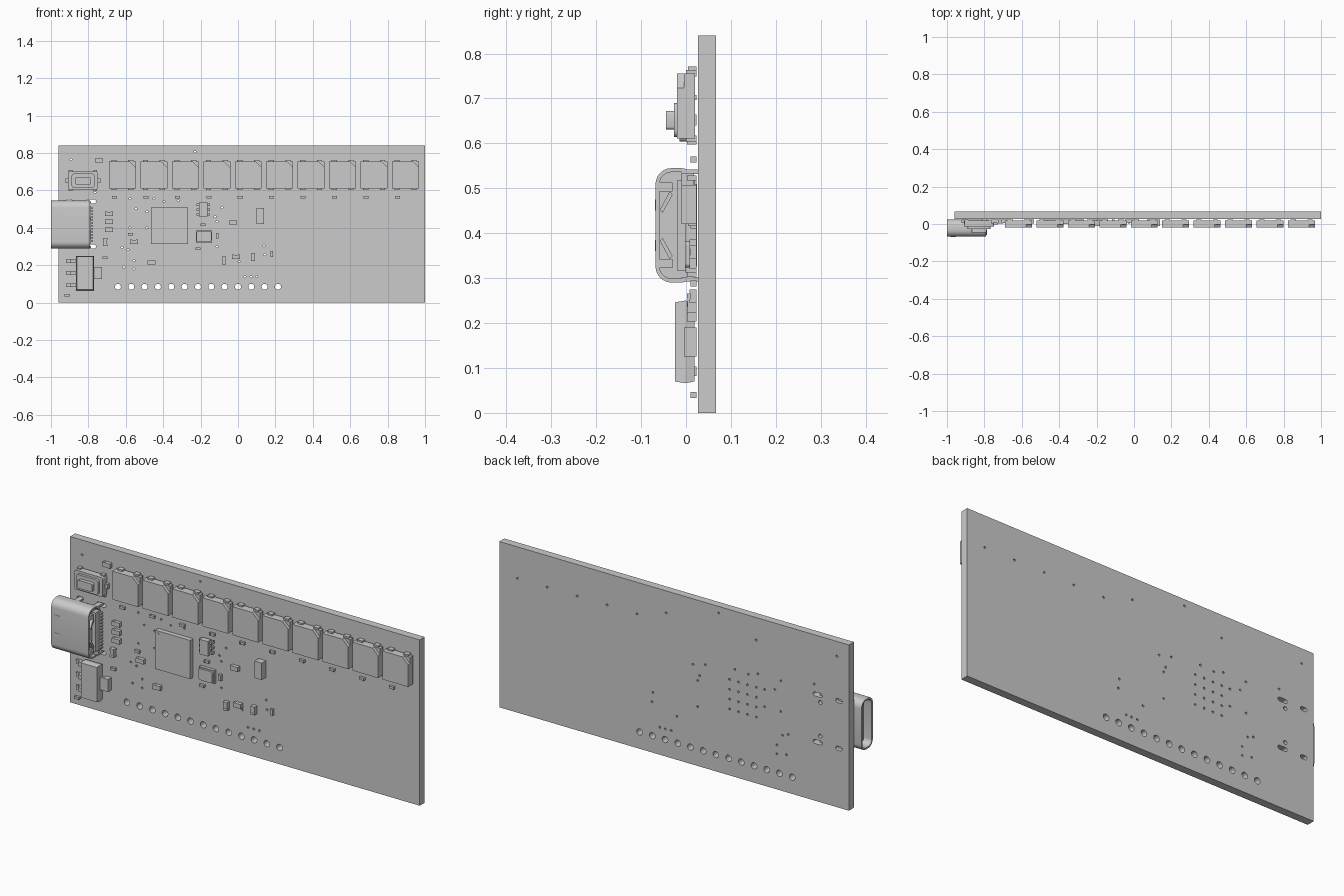
import bpy, bmesh, math

if "Cube" in bpy.data.objects:
    bpy.data.objects.remove(bpy.data.objects["Cube"])

grey = bpy.data.materials.new("plain grey")
grey.diffuse_color = (0.6, 0.6, 0.6, 1)
grey.use_nodes = True
grey.node_tree.nodes["Principled BSDF"].inputs["Base Color"].default_value = grey.diffuse_color

FACE = 0.027   # front surface of the board
SEAT = 0.023   # underside of mounted components


def finish(name, bm, smooth=False):
    bmesh.ops.recalc_face_normals(bm, faces=bm.faces)
    me = bpy.data.meshes.new(name)
    bm.to_mesh(me)
    bm.free()
    me.materials.append(grey)
    ob = bpy.data.objects.new(name, me)
    bpy.context.collection.objects.link(ob)
    if smooth:
        bpy.context.view_layer.objects.active = ob
        ob.select_set(True)
        bpy.ops.object.shade_smooth_by_angle(angle=math.radians(35))
        ob.select_set(False)
    return ob


def loft(bm, rings, cap=True):
    vs = [[bm.verts.new(p) for p in r] for r in rings]
    n = len(vs[0])
    for a, b in zip(vs, vs[1:]):
        for i in range(n):
            j = (i + 1) % n
            bm.faces.new((a[i], a[j], b[j], b[i]))
    if cap:
        bm.faces.new(vs[0])
        bm.faces.new(vs[-1])


def prism(bm, pts, y0, y1):
    # (x, z) outline extruded in depth
    loft(bm, [[(x, y, z) for x, z in pts] for y in (y0, y1)])


def box(bm, cx, cz, w, h, y0, y1=SEAT):
    w, h = w / 2, h / 2
    prism(bm, [(cx - w, cz - h), (cx + w, cz - h), (cx + w, cz + h), (cx - w, cz + h)], y0, y1)


def rounded(a0, a1, b0, b1, r, seg=6):
    pts = []
    corners = [(a1 - r, b1 - r), (a0 + r, b1 - r), (a0 + r, b0 + r), (a1 - r, b0 + r)]
    for k, (a, b) in enumerate(corners):
        for i in range(seg + 1):
            t = math.pi / 2 * (k + i / seg)
            pts.append((a + r * math.cos(t), b + r * math.sin(t)))
    return pts


# ---- circuit board with drilled holes and slots
bm = bmesh.new()
box(bm, 0.02, 0.42, 1.96, 0.84, FACE, 0.067)
board = finish("circuit_board", bm)

vias = [(-.893, .765), (-.23, .807), (-.578, .556), (-.545, .503), (-.487, .487), (-.487, .40),
        (-.578, .40), (-.45, .556), (-.396, .54), (-.32, .545), (-.588, .283), (-.556, .225),
        (-.61, .19), (-.556, .18), (-.62, .295), (-.155, .524), (-.086, .508), (-.123, .46),
        (-.112, .433), (-.112, .30), (.005, .22), (.037, .139), (.07, .139), (.10, .139),
        (.139, .305), (.144, .257), (-.765, .59), (.065, .728), (-.44, .725)]
vias += [(0.9 - 0.168 * i, 0.68) for i in range(5)]
vias += [(-.366 + .05 * (i - 1.5), .411 + .05 * (j - 1.5)) for i in range(4) for j in range(4)]
holes = [(x, z, .0055, 8) for x, z in vias]
holes += [(-.642 + .0713 * i, .085, .016, 20) for i in range(13)]
holes += [(-.80, z, .010, 14) for z in (.335, .505)]

bm = bmesh.new()
for x, z, r, n in holes:
    prism(bm, [(x + r * math.cos(math.tau * i / n), z + r * math.sin(math.tau * i / n))
               for i in range(n)], 0.0, 0.1)
for x, w in ((-.785, .026), (-.904, .018)):
    for z in (.30, .541):
        prism(bm, rounded(x - w, x + w, z - .01, z + .01, .0095, 4), 0.0, 0.1)
cutter = finish("hole_cutter", bm)
cutter.hide_render = True
cutter.hide_set(True)
cut = board.modifiers.new("holes", 'BOOLEAN')
cut.object = cutter
cut.operation = 'DIFFERENCE'
cut.solver = 'EXACT'

# ---- row of ten square lamps with one clipped corner
for i in range(10):
    cx, cz, h = -.618 + .1682 * i, .683, .072
    bm = bmesh.new()
    box(bm, cx, cz, .144, .144, -.004, .02)
    c = .032
    prism(bm, [(cx - h, cz - h), (cx + h, cz - h), (cx + h, cz + h - c),
               (cx + h - c, cz + h), (cx - h, cz + h)], -.02, -.004)
    for sx in (-1, 1):
        for sz in (-1, 1):
            box(bm, cx + sx * .045, cz + sz * .073, .028, .014, 0.0)
    finish(f"square_lamp_{i + 1}", bm)

# ---- small passives: body with two raised end terminals
wide = [(-.69, .475), (-.69, .433), (-.69, .39), (-.555, .325), (-.463, .215), (-.743, .76),
        (-.027, .428), (-.01, .245)]
tall = [(-.71, .325), (-.075, .225), (.08, .245)]
tiny = [(-.71, .24), (-.914, .04), (-.187, .417), (-.213, .288), (-.575, .365)]
tiny += [(-.66 + .168 * i, .564) for i in range(10)]
tiny_tall = [(-.11, .358), (.18, .26)]
bm = bmesh.new()
for spots, w, h, front in ((wide, .043, .023, .004), (tall, .023, .042, .002),
                           (tiny, .027, .013, .010), (tiny_tall, .014, .03, .008)):
    for x, z in spots:
        if w > h:
            box(bm, x, z, w * .5, h * .94, front + .001)
            for s in (-1, 1):
                box(bm, x + s * w * .375, z, w * .25, h, front)
        else:
            box(bm, x, z, w * .94, h * .5, front + .001)
            for s in (-1, 1):
                box(bm, x, z + s * h * .375, w, h * .25, front)
finish("passives", bm)

# ---- large square processor, with shallow contact rim and marker plate
bm = bmesh.new()
box(bm, -.366, .411, .196, .196, -.001)
prism(bm, rounded(-.453, -.443, .49, .50, .0049, 3), -.002, -.001)
finish("processor_chip", bm)

# ---- six-legged chip
bm = bmesh.new()
box(bm, -.185, .497, .046, .075, -.010, .018)
for s in (-1, 1):
    for k in (-1, 0, 1):
        box(bm, -.185 + s * .026, .497 + k * .026, .010, .012, .002, .012)
        box(bm, -.185 + s * .032, .497 + k * .026, .008, .012, .002)
finish("six_leg_chip", bm)

# ---- crystal can and tall block
bm = bmesh.new()
box(bm, -.182, .353, .086, .066, .008)
prism(bm, rounded(-.221, -.143, .324, .382, .008, 3), -.002, .008)
finish("crystal", bm)
bm = bmesh.new()
box(bm, .12, .464, .040, .086, -.010)
finish("block_part", bm)

# ---- voltage regulator: body, wide tab, three legs
bm = bmesh.new()
lo, hi = (-.866, -.77, .07, .246), (-.861, -.775, .066, .25)
rings = []
for y, d in ((-.025, .004), (-.002, 0), (.019, .004)):
    rings.append([(-.866 + d, y, .066 + d), (-.77 - d, y, .066 + d),
                  (-.77 - d, y, .25 - d), (-.866 + d, y, .25 - d)])
loft(bm, rings)
box(bm, -.762, .158, .024, .064, -.004, .008)
box(bm, -.740, .158, .028, .064, -.004)
for z in (.093, .158, .223):
    box(bm, -.875, z, .025, .021, -.002, .008)
    box(bm, -.890, z, .012, .021, -.002)
    box(bm, -.906, z, .025, .021, .014)
finish("voltage_regulator", bm)

# ---- push button: base, metal frame, rim, plunger, side terminals
bm = bmesh.new()
prism(bm, rounded(-.909, -.749, .604, .702, .010, 3), -.014, .02)
prism(bm, rounded(-.890, -.766, .614, .690, .014, 3), -.027, -.014)
prism(bm, rounded(-.868, -.788, .631, .672, .006, 3), -.045, -.027)
for x in (-.915, -.743):
    box(bm, x, .652, .014, .024, .006)
for x in (-.895, -.763):
    for z in (.604, .702):
        box(bm, x, z, .02, .012, .002)
finish("push_button", bm, True)

# ---- connector shell: open rounded tube along x
def ring(x, inset):
    pts = rounded(-.068 + inset, .024 - inset, .29 + inset, .545 - inset, .036 - inset)
    return [(x, y, z) for y, z in pts]

bm = bmesh.new()
outer0, outer1 = ring(-1.0, 0), ring(-.79, 0)
inner0, inner1 = ring(-1.0, .009), ring(-.79, .009)
loft(bm, [outer0, outer1, inner1, inner0, outer0], cap=False)
bmesh.ops.remove_doubles(bm, verts=bm.verts, dist=1e-5)
finish("connector_shell", bm, True)

# ---- connector core, tongue, contact comb, legs
bm = bmesh.new()
loft(bm, [ring(-.85, .009), ring(-.805, .009)])
box(bm, -.91, .4175, .13, .185, -.032, -.012)
box(bm, -.795, .4175, .02, .20, -.02, .02)
finish("connector_core", bm, True)

bm = bmesh.new()
for i in range(12):
    box(bm, -.784, .331 + .0158 * i, .020, .008, .010)
finish("contact_comb", bm)

bm = bmesh.new()
for x in (-.904, -.80):
    for z in (.298, .537):
        box(bm, x, z, .026, .010, -.01, .05)
# diagonal rear latches and pressed spring plates
for s in (-1, 1):
    loft(bm, [[(x, -.058, .4175 + s * .035), (x, -.052, .4175 + s * .028),
               (x, -.030, .4175 + s * .068), (x, -.036, .4175 + s * .076)]
              for x in (-.806, -.786)])
    box(bm, -.805, .4175 + s * .085, .03, .02, -.062, -.030)
    box(bm, -.967, .4175 + s * .045, .03, .024, -.0695, -.067)
finish("connector_legs_and_latches", bm)
